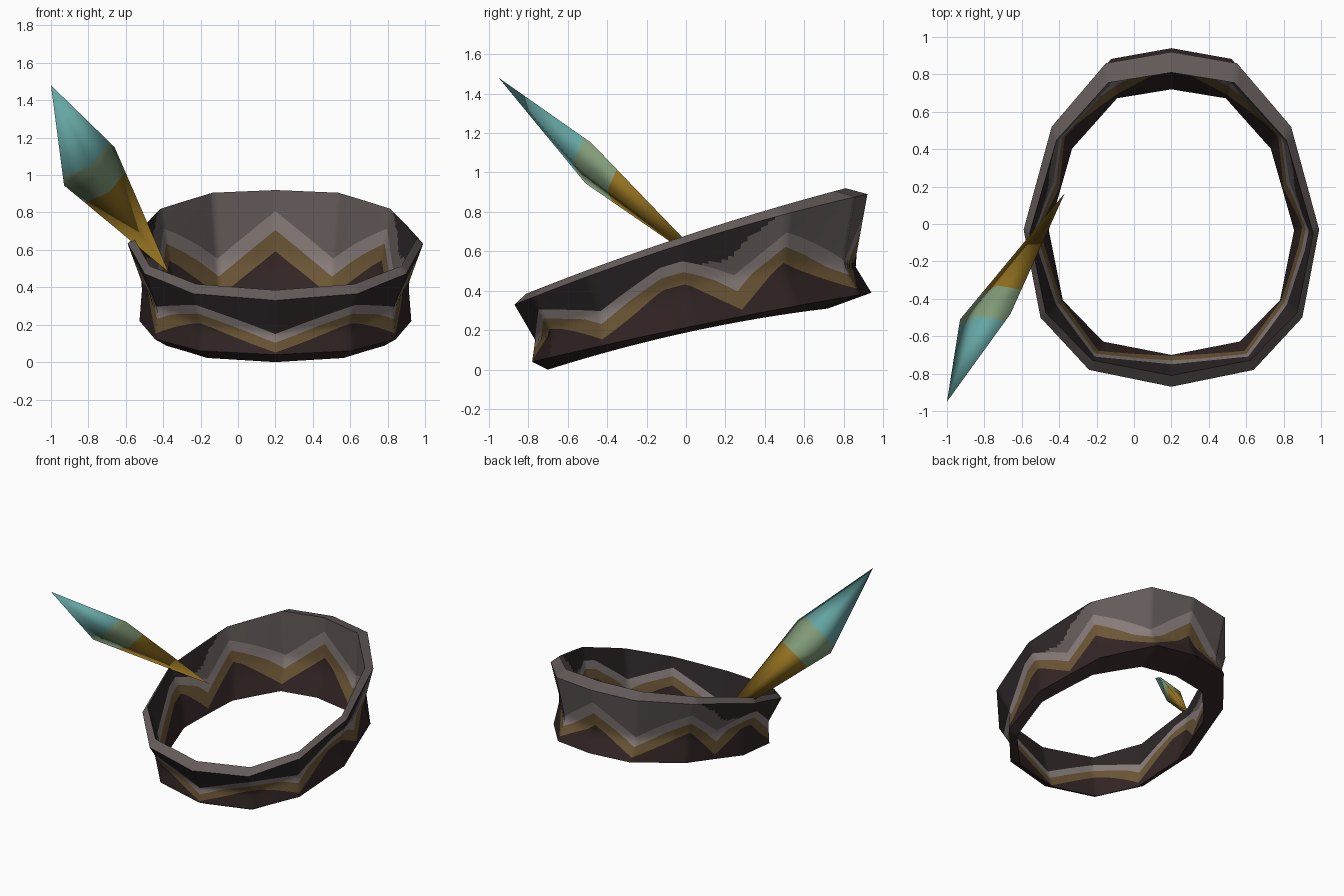
import bpy
from math import pi
from mathutils import Vector

cube = bpy.data.objects.get("Cube")
if cube:
    bpy.data.objects.remove(cube, do_unlink=True)


def material(name, color):
    mat = bpy.data.materials.new(name)
    mat.use_nodes = True
    mat.diffuse_color = (*color, 1)
    bsdf = mat.node_tree.nodes["Principled BSDF"]
    bsdf.inputs["Base Color"].default_value = (*color, 1)
    bsdf.inputs["Roughness"].default_value = 0.9
    return mat


def make_object(name, verts, faces, slots, mats):
    mesh = bpy.data.meshes.new(name)
    mesh.from_pydata(verts, [], faces)
    for mat in mats:
        mesh.materials.append(mat)
    for poly, slot in zip(mesh.polygons, slots):
        poly.material_index = slot
    obj = bpy.data.objects.new(name, mesh)
    bpy.context.collection.objects.link(obj)
    return obj


LOWER, GOLD, LIGHT, GREY, DARK = range(5)
band_mats = [
    material("dark brown", (0.032, 0.018, 0.018)),
    material("tan stripe", (0.15, 0.093, 0.036)),
    material("light grey stripe", (0.245, 0.205, 0.196)),
    material("warm grey", (0.13, 0.107, 0.104)),
    material("charcoal", (0.027, 0.02, 0.021)),
]
feather_mats = [
    material("feather gold", (0.30, 0.17, 0.015)),
    material("feather olive", (0.22, 0.33, 0.19)),
    material("feather teal", (0.13, 0.38, 0.37)),
]

# Band: half of the twelve-sided plan, from back to front
PLAN = [(0, .92), (.35, .86), (.64, .52), (.79, -.03), (.70, -.5), (.44, -.78), (0, -.87)]
CENTRE_X = 0.2
WAIST = 0.38
STEPS = 16

# Rings: width factor, front y, back y, then z at front, middle and back
outer = [(.92, -.78, .94, .04, .23, .39),
         (.90, -.765, .855, .15, .43, .53),
         (1.0, -.87, .92, .33, .65, .89)]
inner = [(.83, -.70, .72, 0, .19, .31),
         (.88, -.75, .82, .15, .43, .53),
         (.96, -.81, .81, .385, .68, .92)]


def lerp(a, b, t):
    return a + (b - a) * t


def ring_point(ring, u, side):
    width, front, back, z0, z1, z2 = ring
    i = min(int(u), 5)
    (xa, ya), (xb, yb) = PLAN[i], PLAN[i + 1]
    x, y = lerp(xa, xb, u - i), lerp(ya, yb, u - i)
    v = (y - PLAN[-1][1]) / (PLAN[0][1] - PLAN[-1][1])
    z = z0 * (1 - v) * (1 - 2 * v) + z1 * 4 * v * (1 - v) + z2 * v * (2 * v - 1)
    return Vector((CENTRE_X + side * x * width, lerp(front, back, v), z))


def wall_point(wall, u, side, t):
    low, mid, high = (ring_point(r, u, side) for r in wall)
    return low.lerp(mid, t / WAIST) if t < WAIST else mid.lerp(high, (t - WAIST) / (1 - WAIST))


# Zigzag: stripe height along the half ring
ZIGZAG = [(0, .48), (1, .08), (2, .45), (2.5, .06), (3, .42), (3.25, .42), (4, .07),
          (5, .45), (6, .04)]
GOLD_WIDTH, LIGHT_WIDTH = .18, .16


def stripe(u):
    for (ua, ta), (ub, tb) in zip(ZIGZAG, ZIGZAG[1:]):
        if u <= ub:
            return lerp(ta, tb, (u - ua) / (ub - ua))


TOP_ROWS = 10
ZONES = [(LOWER, 4), (GOLD, 2), (LIGHT, 2), (GREY, TOP_ROWS)]


def wall_heights(u):
    p = stripe(u)
    edges = [0, p, p + GOLD_WIDTH, p + GOLD_WIDTH + LIGHT_WIDTH, 1]
    heights = [lerp(edges[k], edges[k + 1], j / n)
               for k, (_, n) in enumerate(ZONES) for j in range(n)]
    return heights + [1]


zone_rows = [zone for zone, n in ZONES for _ in range(n)]
row_slots = zone_rows + [GREY] + zone_rows[::-1] + [LOWER]
rows = len(row_slots)
half = 6 * STEPS
columns = 2 * half

verts, faces, slots = [], [], []
for c in range(columns):
    side = 1 if c <= half else -1
    u = (c if c <= half else columns - c) / STEPS
    heights = wall_heights(u)
    verts += [wall_point(outer, u, side, t) for t in heights]
    verts += [wall_point(inner, u, side, t) for t in reversed(heights)]

rim_row = len(zone_rows)
for c in range(columns):
    d = (c + 1) % columns
    u = min(c + .5, columns - c - .5) / STEPS
    for r, slot in enumerate(row_slots):
        s = (r + 1) % rows
        faces.append((c * rows + r, c * rows + s, d * rows + s, d * rows + r))
        # The upper zone turns charcoal towards the front, with a sloping edge
        depth = abs(r - rim_row) / TOP_ROWS
        if slot == GREY and r != rim_row and u > 2.05 + .75 * depth:
            slot = DARK
        slots.append(slot)

band = make_object("head_band", verts, faces, slots, band_mats)

# Feather: a flat diamond spindle, widest past the middle
base, tip = Vector((-.37, .165, .48)), Vector((-1, -.95, 1.48))
edge_a, edge_b = Vector((-.66, -.48, 1.15)), Vector((-.93, -.51, .945))
middle = (edge_a + edge_b) / 2
half_width = (edge_a - edge_b) / 2
half_depth = (tip - base).cross(half_width).normalized() * 0.06


def diamond(end, k):
    centre = end.lerp(middle, k)
    return [centre + k * d for d in (half_width, half_depth, -half_width, -half_depth)]


verts = [base] + diamond(base, .8) + diamond(base, 1) + diamond(tip, .92) + [tip]
faces, slots = [], []
for i in range(4):
    j = (i + 1) % 4
    faces.append((0, 1 + j, 1 + i))
    slots.append(0)
    for k in range(2):
        a = 1 + 4 * k
        faces.append((a + i, a + j, a + 4 + j, a + 4 + i))
        slots.append(1)
    faces.append((9 + i, 9 + j, 13))
    slots.append(2)
feather = make_object("feather", verts, faces, slots, feather_mats)

# Outward normals and shading; the feather is smooth all round
for obj, angle in ((band, 0.9), (feather, pi)):
    bpy.ops.object.select_all(action="DESELECT")
    obj.select_set(True)
    bpy.context.view_layer.objects.active = obj
    bpy.ops.object.mode_set(mode="EDIT")
    bpy.ops.mesh.select_all(action="SELECT")
    bpy.ops.mesh.normals_make_consistent(inside=False)
    bpy.ops.object.mode_set(mode="OBJECT")
    bpy.ops.object.shade_smooth_by_angle(angle=angle)
